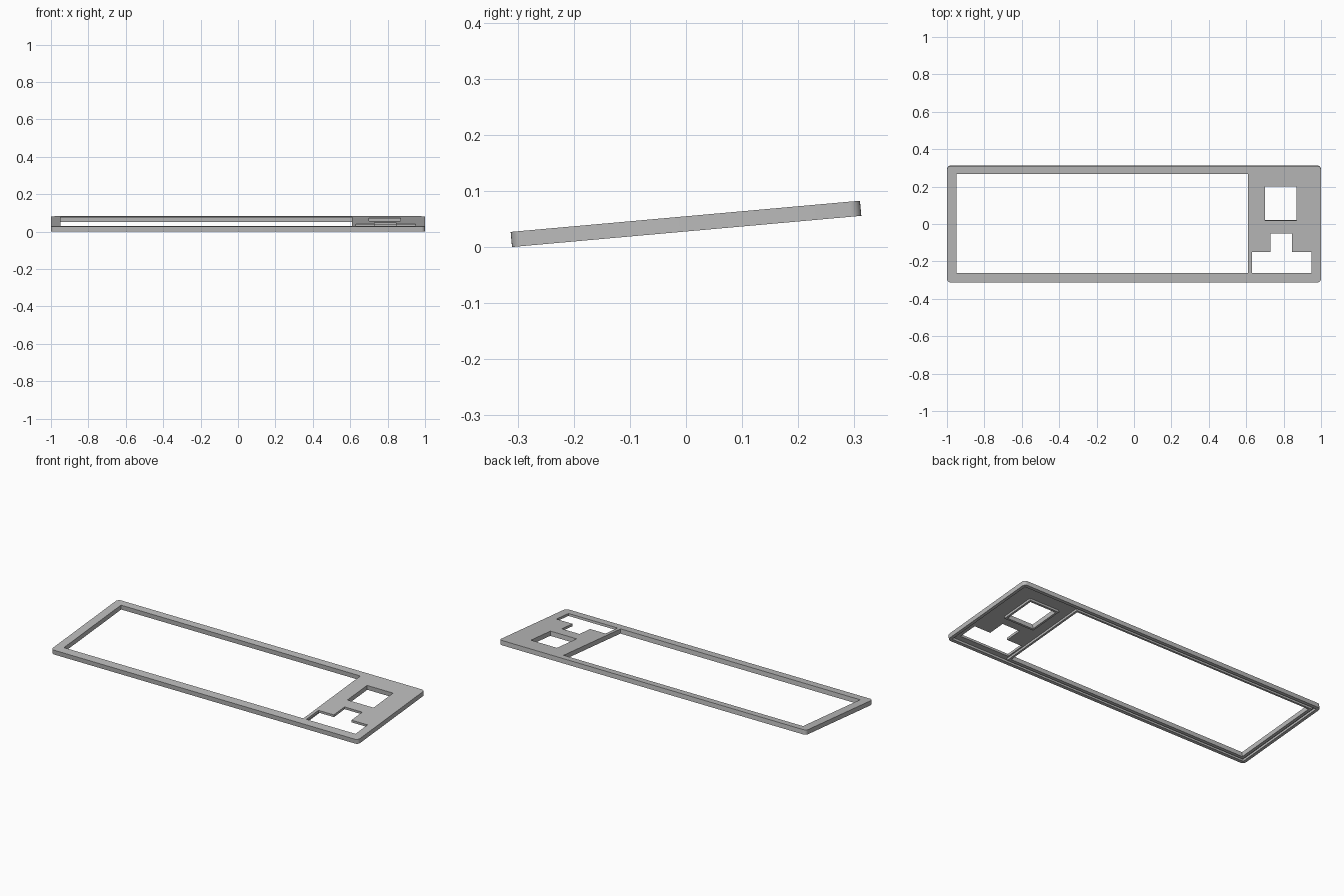
import bpy, bmesh, math
from mathutils import Matrix

if "Cube" in bpy.data.objects:
    bpy.data.objects.remove(bpy.data.objects["Cube"], do_unlink=True)

THICK = 0.027
HALF_Y = 0.3125
POCKET = 0.013        # depth of the recess on the underside
TILT = math.radians(5.1)

grey = bpy.data.materials.new("mid_grey")
grey.use_nodes = True
grey.diffuse_color = (0.5, 0.5, 0.5, 1)
grey.node_tree.nodes["Principled BSDF"].inputs["Base Color"].default_value = (0.5, 0.5, 0.5, 1)


def make(name, bm):
    mesh = bpy.data.meshes.new(name)
    bm.to_mesh(mesh)
    bm.free()
    mesh.materials.append(grey)
    obj = bpy.data.objects.new(name, mesh)
    bpy.context.collection.objects.link(obj)
    return obj


def box(name, x0, x1, y0, y1, z0, z1, radius=0):
    bm = bmesh.new()
    bmesh.ops.create_cube(bm, size=1)
    for v in bm.verts:
        v.co.x = x1 if v.co.x > 0 else x0
        v.co.y = y1 if v.co.y > 0 else y0
        v.co.z = z1 if v.co.z > 0 else z0
    if radius:
        upright = [e for e in bm.edges if abs(e.verts[0].co.z - e.verts[1].co.z) > 0.001]
        bmesh.ops.bevel(bm, geom=upright, offset=radius, segments=6, profile=0.5, affect='EDGES')
    return make(name, bm)


def combine(target, tool, operation):
    mod = target.modifiers.new("combine", 'BOOLEAN')
    mod.operation = operation
    mod.solver = 'EXACT'
    mod.object = tool
    bpy.context.view_layer.objects.active = target
    bpy.ops.object.modifier_apply(modifier=mod.name)
    bpy.data.objects.remove(tool, do_unlink=True)


def through(x0, x1, y0, y1):
    combine(frame, box("cutter", x0, x1, y0, y1, -0.1, 0.1), 'DIFFERENCE')


def recess(x0, x1, y0, y1):
    combine(frame, box("cutter", x0, x1, y0, y1, -0.1, POCKET), 'DIFFERENCE')


# Slab with rounded corners
frame = box("case_frame", -1, 1, -HALF_Y, HALF_Y, 0, THICK, 0.02)

# Underside: panel pocket and a groove around the main window
recess(0.622, 0.982, -0.294, 0.294)
recess(-0.982, 0.63, 0.281, 0.294)
recess(-0.982, 0.63, -0.294, -0.281)
recess(-0.982, -0.968, -0.29, 0.29)

# Raised rim below the square opening
combine(frame, box("rim", 0.688, 0.882, 0.008, 0.215, 0, THICK - 0.004), 'UNION')

# Openings: main window, square, and stepped arrow-shaped cut-out
through(-0.95, 0.61, -0.263, 0.27)
through(0.70, 0.87, 0.02, 0.203)
through(0.63, 0.95, -0.263, -0.15)
through(0.73, 0.845, -0.18, -0.05)

# Blind screw holes in the corners
for sx in (-1, 1):
    for sy in (-1, 1):
        bm = bmesh.new()
        bmesh.ops.create_cone(bm, cap_ends=True, segments=16, radius1=0.008, radius2=0.008,
                              depth=0.04, matrix=Matrix.Translation((sx * 0.974, sy * 0.286, 0)))
        combine(frame, make("screw_hole", bm), 'DIFFERENCE')

# Tilt the frame, centre it and stand it on the ground
frame.data.transform(Matrix.Rotation(TILT, 4, 'X'))
ys = [v.co.y for v in frame.data.vertices]
zs = [v.co.z for v in frame.data.vertices]
frame.data.transform(Matrix.Translation((0, -(min(ys) + max(ys)) / 2, -min(zs))))
frame.select_set(True)
bpy.context.view_layer.objects.active = frame
bpy.ops.object.shade_smooth_by_angle(angle=math.radians(30))
